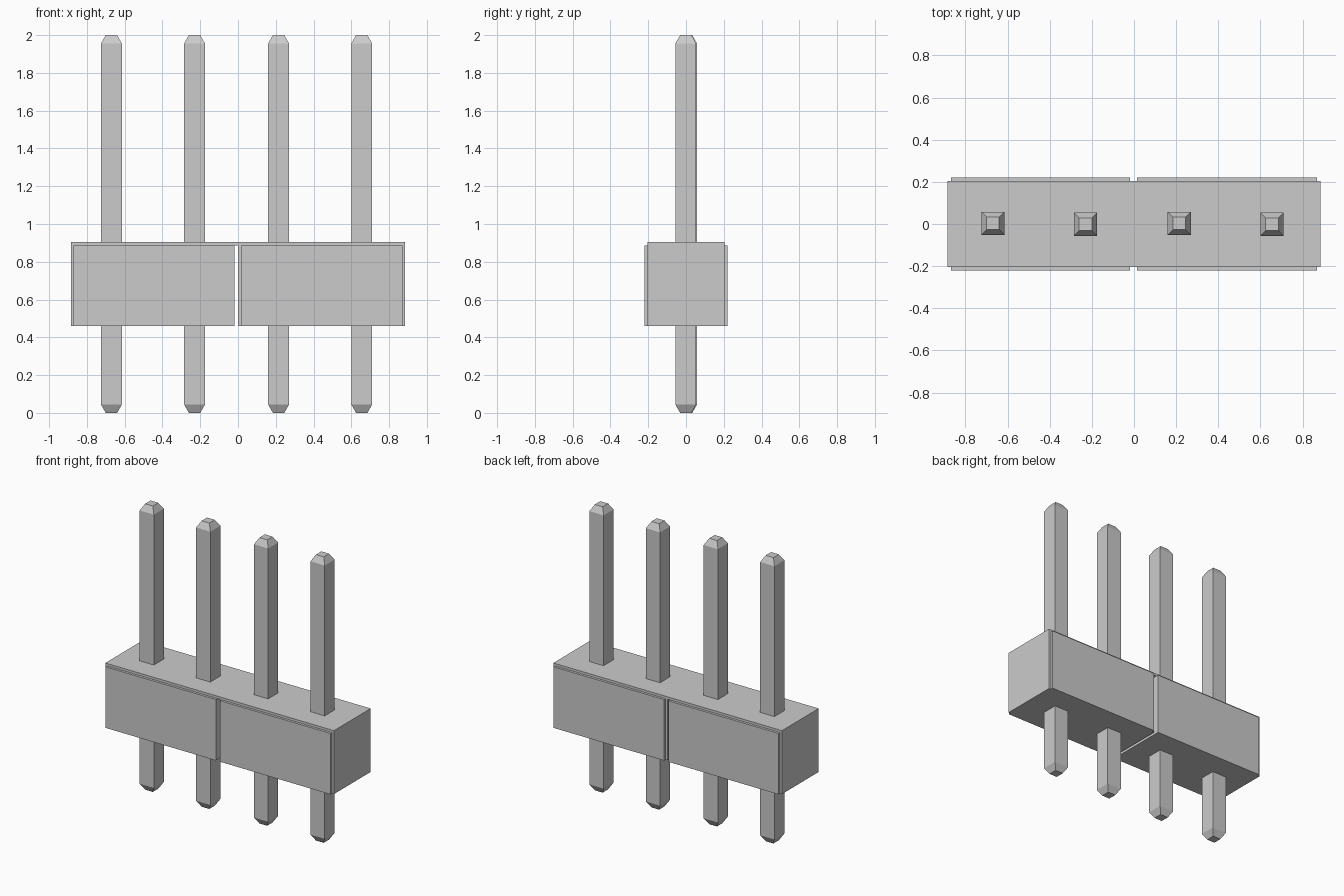
import bpy, bmesh

if "Cube" in bpy.data.objects:
    bpy.data.objects.remove(bpy.data.objects["Cube"])


def finish(name, bm):
    bmesh.ops.recalc_face_normals(bm, faces=bm.faces)
    mesh = bpy.data.meshes.new(name)
    bm.to_mesh(mesh)
    bm.free()
    obj = bpy.data.objects.new(name, mesh)
    bpy.context.collection.objects.link(obj)
    return obj


def extruded_profile(name, points, y0, y1):
    """Extrude an x-z outline from y0 to y1."""
    bm = bmesh.new()
    face = bm.faces.new([bm.verts.new((x, y0, z)) for x, z in points])
    new = bmesh.ops.extrude_face_region(bm, geom=[face])["geom"]
    verts = [g for g in new if isinstance(g, bmesh.types.BMVert)]
    bmesh.ops.translate(bm, verts=verts, vec=(0, y1 - y0, 0))
    return finish(name, bm)


def square_pin(name, cx, cy):
    """Square post with a blunt pyramid at both ends."""
    bm = bmesh.new()
    rings = []
    for half, z in ((0.03, 0), (0.055, 0.044), (0.055, 1.956), (0.03, 2)):
        rings.append([bm.verts.new((cx + sx * half, cy + sy * half, z))
                      for sx, sy in ((-1, -1), (1, -1), (1, 1), (-1, 1))])
    for low, high in zip(rings, rings[1:]):
        for i in range(4):
            j = (i + 1) % 4
            bm.faces.new((low[i], low[j], high[j], high[i]))
    bm.faces.new(rings[0])
    bm.faces.new(rings[-1])
    return finish(name, bm)


BOTTOM, SHOULDER, TOP = 0.46, 0.887, 0.904

# Housing: two blocks joined by a thin bridge above the through slot
outline = [(-0.885, BOTTOM), (-0.018, BOTTOM), (-0.018, SHOULDER), (0.001, SHOULDER),
           (0.001, BOTTOM), (0.885, BOTTOM), (0.885, TOP), (-0.885, TOP)]
extruded_profile("housing", outline, -0.203, 0.203)

# Raised panels on the front and back of each block
for side, x0, x1 in (("left", -0.87, -0.018), ("right", 0.015, 0.87)):
    rect = [(x0, BOTTOM), (x1, BOTTOM), (x1, SHOULDER), (x0, SHOULDER)]
    extruded_profile(f"front_panel_{side}", rect, -0.22, -0.203)
    extruded_profile(f"back_panel_{side}", rect, 0.203, 0.22)

# Contact pins
for i, (x, y) in enumerate(((-0.67, 0.003), (-0.23, -0.001), (0.215, 0.003), (0.655, -0.001))):
    square_pin(f"pin_{i + 1}", x, y)
